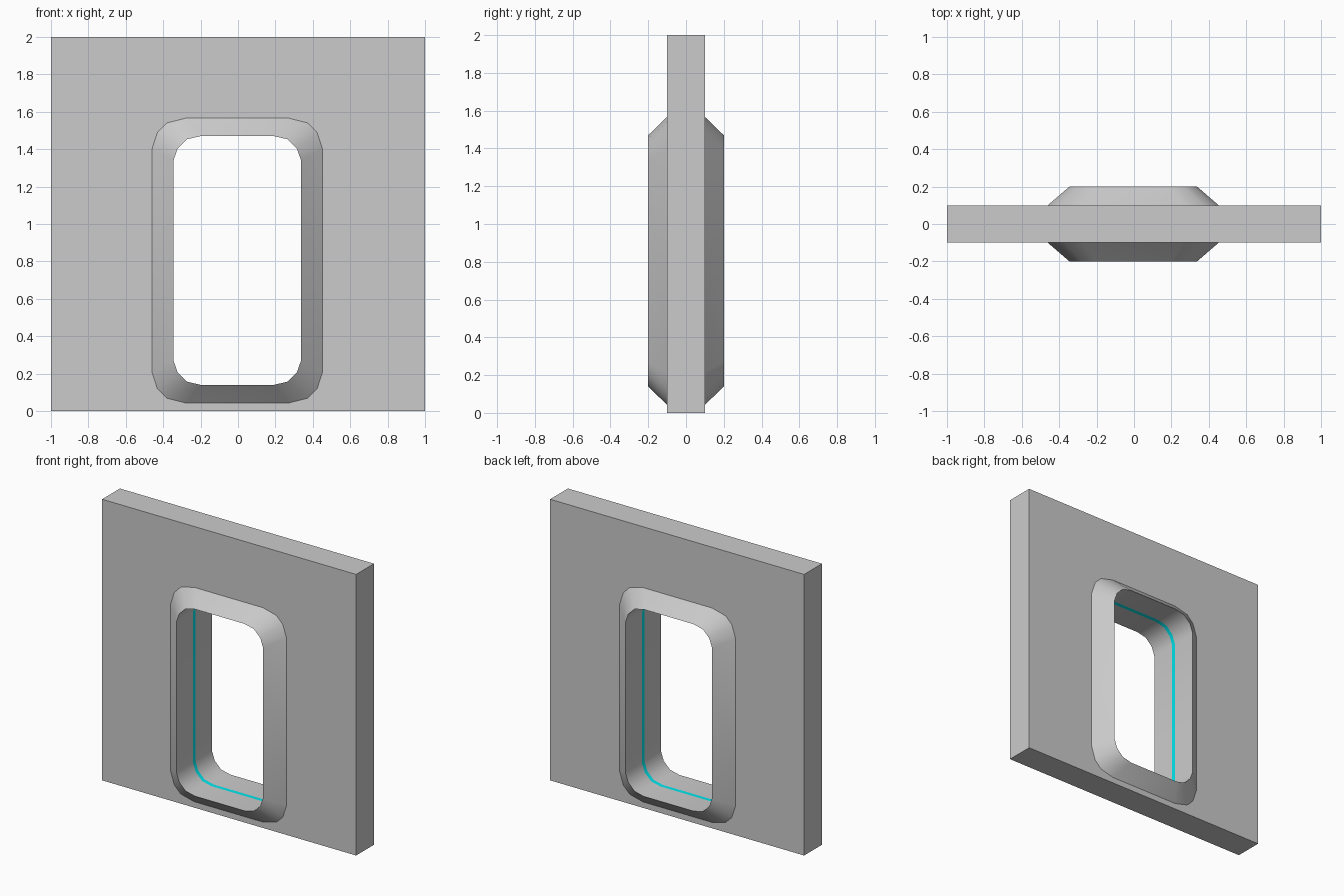
import bpy, bmesh, math

if "Cube" in bpy.data.objects:
    bpy.data.objects.remove(bpy.data.objects["Cube"])


def outline(cx, hx, z0, z1, corner):
    """Rounded rectangle, counter-clockwise seen from the front.
    corner: (inset x, inset z) points going from the side to the top."""
    cz, hz = (z0 + z1) / 2, (z1 - z0) / 2
    quarter = [(hx - a, hz - b) for a, b in corner]
    pts = quarter + [(-x, z) for x, z in reversed(quarter)]
    pts += [(-x, -z) for x, z in pts]
    return [(cx + x, cz + z) for x, z in pts]


def loft(name, sections, caps=False):
    """Skin a series of (outline, y) rings."""
    bm = bmesh.new()
    rings = [[bm.verts.new((x, y, z)) for x, z in pts] for pts, y in sections]
    n = len(rings[0])
    for a, b in zip(rings, rings[1:]):
        for i in range(n):
            j = (i + 1) % n
            bm.faces.new((a[i], a[j], b[j], b[i]))
    if caps:
        bm.faces.new(rings[0])
        bm.faces.new(rings[-1][::-1])
        bmesh.ops.recalc_face_normals(bm, faces=bm.faces[:])
    me = bpy.data.meshes.new(name)
    bm.to_mesh(me)
    bm.free()
    ob = bpy.data.objects.new(name, me)
    bpy.context.collection.objects.link(ob)
    return ob


def smooth(ob):
    bpy.ops.object.select_all(action='DESELECT')
    ob.select_set(True)
    bpy.context.view_layer.objects.active = ob
    bpy.ops.object.shade_smooth_by_angle(angle=math.radians(40))


outer = outline(-0.004, 0.457, 0.042, 1.567,
                [(0, 0.17), (0.03, 0.077), (0.08, 0.027), (0.185, 0)])
inner = outline(-0.004, 0.341, 0.14, 1.47,
                [(0, 0.13), (0.022, 0.067), (0.072, 0.017), (0.145, 0)])

# Wall with the doorway cut through
bpy.ops.mesh.primitive_cube_add(size=1, location=(0, 0, 1))
wall = bpy.context.object
wall.name = "wall"
wall.scale = (2, 0.2, 2)
bpy.ops.object.transform_apply(location=False, rotation=False, scale=True)
cutter = loft("doorway_cutter", [(outer, -0.3), (outer, 0.3)], caps=True)
cutter.hide_render = True
cutter.hide_set(True)
cut = wall.modifiers.new("doorway", 'BOOLEAN')
cut.operation = 'DIFFERENCE'
cut.solver = 'EXACT'
cut.object = cutter

# Flared door frame, front and back halves
s = 0.014
smooth(loft("frame_front", [(outer, -0.1), (inner, -0.2), (inner, -s)]))
smooth(loft("frame_back", [(inner, s), (inner, 0.2), (outer, 0.1)]))

# Light strip around the middle of the opening
strip = loft("light_strip", [(inner, -s), (inner, s)])
smooth(strip)
cyan = bpy.data.materials.new("cyan")
cyan.diffuse_color = (0.0, 0.8, 0.85, 1)
cyan.use_nodes = True
cyan.node_tree.nodes["Principled BSDF"].inputs["Base Color"].default_value = cyan.diffuse_color
strip.data.materials.append(cyan)
